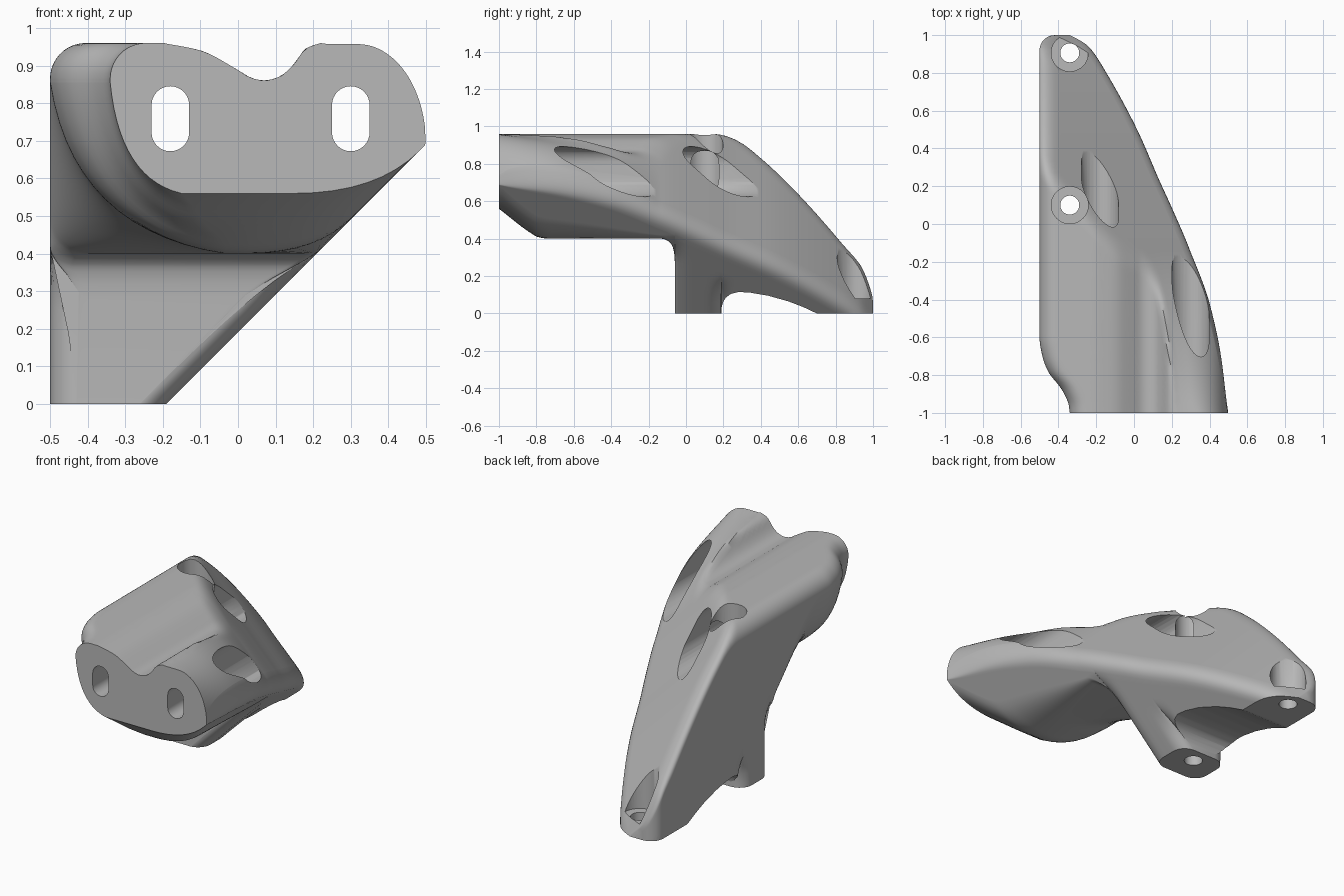
import bpy, bmesh, math

if "Cube" in bpy.data.objects:
    bpy.data.objects.remove(bpy.data.objects["Cube"])

grey = bpy.data.materials.new("plain_grey")
grey.diffuse_color = (0.48, 0.48, 0.48, 1)
grey.use_nodes = True
grey.node_tree.nodes["Principled BSDF"].inputs["Base Color"].default_value = grey.diffuse_color


def curve(pts, t):
    """Smooth interpolation through (t, value) points."""
    if t <= pts[0][0]:
        return pts[0][1]
    if t >= pts[-1][0]:
        return pts[-1][1]
    sl = [(b[1] - a[1]) / (b[0] - a[0]) for a, b in zip(pts, pts[1:])]
    tan = [sl[0]] + [0 if a * b <= 0 else 2 * a * b / (a + b) for a, b in zip(sl, sl[1:])] + [sl[-1]]
    i = max(k for k in range(len(pts) - 1) if pts[k][0] <= t)
    h = pts[i + 1][0] - pts[i][0]
    s = (t - pts[i][0]) / h
    return ((2 * s**3 - 3 * s**2 + 1) * pts[i][1] + (s**3 - 2 * s**2 + s) * h * tan[i]
            + (3 * s**2 - 2 * s**3) * pts[i + 1][1] + (s**3 - s**2) * h * tan[i + 1])


# Guide curves along the length (y)
SLOPE = [(-1, 1.19), (-.72, 1.15), (-.43, 1.05), (-.14, .855), (.1, .65), (.22, .54),
         (.5, .295), (.8, -.03), (.93, -.2), (1, -.34)]
LEFT = [(-1, -.34), (-.96, -.345), (-.88, -.38), (-.78, -.455), (-.7, -.485), (-.6, -.5), (.9, -.5)]
BOTTOM = [(-1, .56), (-.83, .43), (-.79, .408), (-.73, .4), (-.13, .4), (-.1, .39),
          (-.075, .365), (-.063, .32), (-.06, .28)]
FOOT = [(.4, -.04), (.8, -.1), (1, -.2)]
# Size of the rounded lower left corner, across and up, and of the lower right one
ROUND_X = [(-1, .19), (-.9, .28), (-.8, .41), (-.55, .47), (-.05, .01)]
ROUND_Z = [(-1, .32), (-.8, .45), (-.55, .46), (-.05, .01)]
CHIN = [(-1, .22), (-.78, .19), (-.08, .015)]
# Groove along the top (x -> z)
GROOVE = [(-.2, .96), (-.1, .94), (0, .888), (.035, .867), (.07, .86), (.11, .87),
          (.15, .905), (.18, .945), (.22, .96)]


def bend(a, c, b, n):
    """Rounded corner from a to b around c."""
    return [tuple((1 - t)**2 * p + 2 * t * (1 - t) * q + t * t * r for p, q, r in zip(a, c, b))
            for t in [k / n for k in range(n + 1)]]


def fade(z, hi, lo):
    t = min(1, max(0, (hi - z) / (hi - lo)))
    return t * t * (3 - 2 * t)


def leg_inset(y, z):
    """How far the leg's vertical edges are rounded in."""
    r = .08

    def arc(v):
        v = max(v, 0)
        return r - math.sqrt(r * r - (r - v)**2) if v < r else 0
    return arc(y + .06) * fade(z, .42, .28) + arc(abs(y - .19)) * fade(z, .2, .05)


def section(y, under):
    s = curve(SLOPE, y)
    xl = curve(LEFT, y)
    if y > .92:
        xl = -.42 - math.sqrt(max(0, .08**2 - (y - .92)**2))
    w = min(1, max(0, (-y - .15) / .85))
    ex = (s - .19) / 2
    ez = ex + .19
    r = .095 if y < .85 else .095 - .4 * (y - .85)

    def top(x):
        u = ex - x
        lobe = .27 * math.sqrt(max(0, 1 - abs(1 - min(u, .2) / .2)**2.2))
        a = ez + w * max(lobe, u) + (1 - w) * u
        b = curve(GROOVE, x)
        k = .05 * (1 - w) + .01
        z = min(a, b) - max(k - abs(a - b), 0)**2 / (4 * k)
        v = x - xl
        if v < r:
            z -= r - math.sqrt(max(0, r * r - (r - v)**2))
        return z

    d = max(.003, .072 * (1 - w)**.7)
    xe = ex - d
    pts = []
    # top skin, left to right, denser at both ends
    edge, n = .1, 56
    if xe - xl < .25:
        edge = (xe - xl) / 2
    for k in range(10):
        x = xl + edge * (k / 10)**2
        pts.append((x, top(x)))
    z_wall = pts[0][1]
    for k in range(n):
        x = xl + edge + (xe - xl - edge) * math.sin(k / n * math.pi / 2)
        pts.append((x, top(x)))
    # rounded outer edge
    pts += bend((xe, top(xe)), (ex, ez), (ex - d, ez - d), 8)
    zb = curve(FOOT if under else BOTTOM, y)
    q = .01 if under else curve(CHIN, y)
    brx, qd = zb - .19, min(q * .55, (ez - d - zb) * .9)
    # diagonal face
    a, b = (ex - d, ez - d), (brx + qd, zb + qd)
    for k in range(1, 16):
        x, z = (p + (o - p) * k / 16 for p, o in zip(a, b))
        pts.append((x - leg_inset(y, z), z))
    # lower corners
    gx = .01 if under else curve(ROUND_X, y)
    gz = .01 if under else min(curve(ROUND_Z, y), z_wall - zb - .01)
    pts += [(x - leg_inset(y, z), z) for x, z in bend(b, (brx, zb), (brx - q, zb), 8)]
    pts += [(x + leg_inset(y, z), z) for x, z in
            bend((xl + gx, zb), (xl + .13 * gx, zb + .13 * gz), (xl, zb + gz), 14)]
    # left wall
    for k in range(1, 16):
        z = zb + gz + (z_wall - zb - gz) * k / 16
        pts.append((xl + leg_inset(y, z), z))
    return [(x, y, z) for x, z in pts]


def loft(name, rings):
    bm = bmesh.new()
    vs = [[bm.verts.new(p) for p in ring] for ring in rings]
    n = len(vs[0])
    for a, b in zip(vs, vs[1:]):
        for i in range(n):
            bm.faces.new((a[i], a[(i + 1) % n], b[(i + 1) % n], b[i]))
    bm.faces.new(vs[0][::-1])
    bm.faces.new(vs[-1])
    if bm.calc_volume(signed=True) < 0:
        bmesh.ops.reverse_faces(bm, faces=bm.faces)
    me = bpy.data.meshes.new(name)
    bm.to_mesh(me)
    bm.free()
    ob = bpy.data.objects.new(name, me)
    bpy.context.collection.objects.link(ob)
    me.materials.append(grey)
    return ob


# Main body: sections swept from the front face to the rear tip
ys = [-1 + .02 * k for k in range(44)] + [-.13, -.12, -.11, -.1, -.09, -.08, -.075, -.07, -.066, -.063, -.06]
rings = [section(y, False) for y in ys]
back = [-.0595, -.057, -.053, -.046, -.036, -.022, -.005, .02, .05, .08, .11, .125, .14, .155, .168, .178, .186, .19,
        .194, .202, .212, .225, .24, .255, .27]
back += [.3 + .03 * k for k in range(21)] + [.92, .935, .95, .965, .98, .99, .996, 1]
rings += [section(y, True) for y in back]
body = loft("bracket_body", rings)


def cut(cutter):
    cutter.hide_render = True
    before = body.data.copy()
    bpy.context.view_layer.objects.active = body
    for solver, own in (("EXACT", False), ("EXACT", True), ("FLOAT", False)):
        m = body.modifiers.new("cut", "BOOLEAN")
        m.operation, m.solver, m.object = "DIFFERENCE", solver, cutter
        m.use_self = own
        bpy.ops.object.modifier_apply(modifier=m.name)
        if len(body.data.polygons) > 3000:
            break
        body.data = before.copy()
    bpy.data.objects.remove(cutter)


# Flat foot plane and the arch between leg and tip
arch = [(-.5, 0), (.19, 0), (.19, .03), (.198, .06), (.213, .085), (.24, .105), (.28, .115), (.34, .112),
        (.44, .095), (.55, .064), (.63, .033), (.70, 0), (1.5, 0), (1.5, -.6), (-.5, -.6)]
cut(loft("arch_cutter", [[(x, y, z) for y, z in arch] for x in (-1, 1)]))


def slot(cx, r, y0, y1):
    ring = []
    for k in range(34):
        a = math.pi * (k if k < 17 else k - 1) / 16
        ring.append((cx + r * math.cos(a), (.795 if k < 17 else .722) + r * math.sin(a)))
    cut(loft("slot_cutter", [[(x, y, z) for x, z in ring] for y in (y0, y1)]))


def bore(cy, r, z0, z1):
    ring = [(-.34 + r * math.cos(k * math.pi / 20), cy + r * math.sin(k * math.pi / 20)) for k in range(40)]
    cut(loft("bore_cutter", [[(x, y, z) for x, y in ring] for z in (z0, z1)]))


# Two long slots with wider pockets behind the front wall
for cx in (-.18, .3):
    slot(cx, .098, -.8, 1.3)
    slot(cx, .05, -1.2, -.7)

# Two upright screw holes with counterbores
for cy in (.1, .906):
    bore(cy, .098, .08, 1.4)
    bore(cy, .05, -.3, .2)

bpy.ops.object.select_all(action="DESELECT")
body.select_set(True)
bpy.context.view_layer.objects.active = body
bpy.ops.object.shade_smooth_by_angle(angle=math.radians(38))
